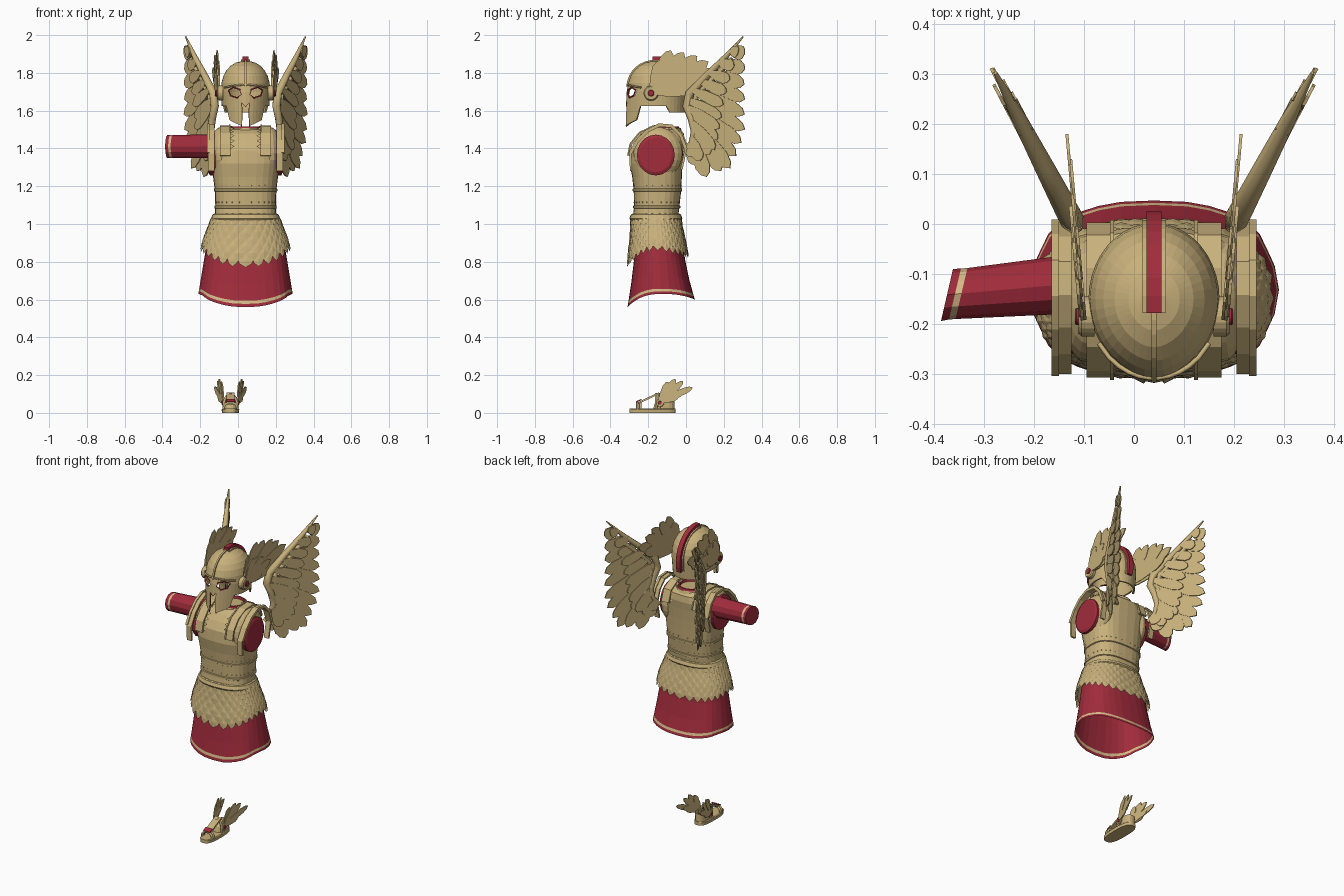
import bpy, bmesh
from math import sin, cos, pi, radians, copysign, sqrt
from mathutils import Vector as V

if "Cube" in bpy.data.objects:
    bpy.data.objects.remove(bpy.data.objects["Cube"])

CX = 0.04  # body centre line


def material(name, col):
    m = bpy.data.materials.new(name)
    m.use_nodes = True
    m.diffuse_color = (*col, 1)
    m.node_tree.nodes["Principled BSDF"].inputs["Base Color"].default_value = (*col, 1)
    return m


GOLD = material("pale gold", (0.58, 0.44, 0.20))
RED = material("crimson cloth", (0.36, 0.025, 0.045))
TRIM = material("light gold trim", (0.68, 0.50, 0.25))


def finish(name, bm, *mats):
    bmesh.ops.recalc_face_normals(bm, faces=bm.faces)
    me = bpy.data.meshes.new(name)
    bm.to_mesh(me)
    bm.free()
    for m in mats:
        me.materials.append(m)
    ob = bpy.data.objects.new(name, me)
    bpy.context.collection.objects.link(ob)
    return ob


def skin(name, rings, mats, caps=True, trim_row=None):
    """Bridge equal-length rings of points; one row may take the second material."""
    bm = bmesh.new()
    vs = [[bm.verts.new(p) for p in r] for r in rings]
    n = len(vs[0])
    for j in range(len(vs) - 1):
        for i in range(n):
            k = (i + 1) % n
            f = bm.faces.new((vs[j][i], vs[j][k], vs[j + 1][k], vs[j + 1][i]))
            f.material_index = int(j == trim_row)
    if caps:
        bm.faces.new(vs[0])
        bm.faces.new(vs[-1])
    return finish(name, bm, *mats)


def around(a, z, hx, y0, y1, p=2.4, cx=CX):
    """Point on a rounded-box outline; angle 0 is the front."""
    s, c = sin(a), cos(a)
    return V((cx + hx * copysign(abs(s) ** (2 / p), s),
              (y0 + y1) / 2 - (y1 - y0) / 2 * copysign(abs(c) ** (2 / p), c), z))


def oval(z, hx, y0, y1, p=2.4, cx=CX, n=28):
    return [around(2 * pi * i / n, z, hx, y0, y1, p, cx) for i in range(n)]


def rod(name, pts, r, mat, radii=None, cyclic=False):
    cu = bpy.data.curves.new(name, 'CURVE')
    cu.dimensions = '3D'
    cu.bevel_depth, cu.bevel_resolution, cu.use_fill_caps = r, 1, True
    sp = cu.splines.new('POLY')
    sp.points.add(len(pts) - 1)
    for i, p in enumerate(pts):
        sp.points[i].co = (*p, 1)
        sp.points[i].radius = radii[i] if radii else 1
    sp.use_cyclic_u = cyclic
    tmp = bpy.data.objects.new(name, cu)
    me = bpy.data.meshes.new_from_object(tmp)
    bpy.data.objects.remove(tmp)
    me.materials.clear()
    me.materials.append(mat)
    ob = bpy.data.objects.new(name, me)
    bpy.context.collection.objects.link(ob)


def strip(name, path, x0, x1, t, mat):
    """Flat band following a side-view path, t thick."""
    rings = []
    for i, (y, z) in enumerate(path):
        a, b = path[max(i - 1, 0)], path[min(i + 1, len(path) - 1)]
        d = V((b[0] - a[0], b[1] - a[1])).normalized()
        n = V((-d.y, d.x)) * t
        rings.append([(x0, y, z), (x1, y, z), (x1, y + n.x, z + n.y), (x0, y + n.x, z + n.y)])
    skin(name, rings, [mat])


def disc(name, x, y, z, r, depth, mat, ry=None, n=20):
    skin(name, [[(x + d, y + (ry or r) * k * cos(2 * pi * i / n), z + r * k * sin(2 * pi * i / n))
                 for i in range(n)] for d, k in ((-depth, 1), (depth * .6, 1), (depth, .85))], [mat])


def feather(bm, place, root, tip, w, lift, t=0.003):
    root, tip = V(root), V(tip)
    d = tip - root
    side = V((-d.y, d.x)).normalized() * w
    half = [(0, .2), (.35, .45), (.75, .5), (.92, .32)]
    line = [(u, s) for u, s in half] + [(1, 0)] + [(u, -s) for u, s in reversed(half)]
    pts = [root + d * u + side * s for u, s in line]
    lo, hi = [[bm.verts.new(place(p.x, p.y, lift + o)) for p in pts] for o in (-t, t)]
    bm.faces.new(lo)
    bm.faces.new(hi)
    for i in range(len(pts)):
        k = (i + 1) % len(pts)
        bm.faces.new((lo[i], lo[k], hi[k], hi[i]))


def sides():
    return (("left", 1), ("right", -1))


# Body armour
torso = [(0.95, .175, -.275, -.04), (1.05, .163, -.28, -.04), (1.09, .160, -.275, -.035),
         (1.18, .163, -.277, -.025), (1.25, .172, -.285, -.022), (1.32, .18, -.298, -.018),
         (1.39, .188, -.292, -.012), (1.44, .182, -.265, -.006), (1.48, .14, -.235, -.012),
         (1.5, .09, -.2, -.035)]
skin("cuirass", [oval(z, *r, p=2.7) for z, *r in torso], [GOLD])
for z, hx, y0, y1 in ((1.09, .160, -.275, -.035), (1.18, .163, -.277, -.025)):
    skin("waist_band", [oval(z + dz, hx + g, y0 - g, y1 + g, p=2.7)
                        for dz, g in ((-.009, 0), (-.006, .005), (.006, .005), (.009, 0))], [GOLD])
    bm = bmesh.new()
    for i in range(28):
        b = bmesh.ops.create_icosphere(bm, subdivisions=1, radius=.004)
        bmesh.ops.translate(bm, verts=b["verts"],
                            vec=around(2 * pi * (i + .5) / 28, z + .025, hx, y0, y1, 2.7))
    finish("waist_rivets", bm, GOLD)
skin("neck_collar", [oval(z, r, -.115 - r, -.115 + r, p=2) for z, r in
                     ((1.48, .088), (1.515, .078), (1.515, .07), (1.495, .066))], [RED], caps=False)
skin("collar_rim", [oval(z, r, -.115 - r, -.115 + r, p=2) for z, r in
                    ((1.47, .1), (1.507, .088), (1.50, .08))], [GOLD], caps=False)

# Shoulders
arch = [(-.285, 1.28), (-.288, 1.37), (-.25, 1.435), (-.2, 1.485), (-.14, 1.515),
        (-.08, 1.51), (-.035, 1.465), (-.008, 1.39), (-.03, 1.29)]
yoke = [(-.297, 1.36), (-.285, 1.42), (-.24, 1.475), (-.17, 1.508), (-.09, 1.512), (-.03, 1.48), (-.006, 1.41)]
for name, s in sides():
    bm = bmesh.new()
    bmesh.ops.create_uvsphere(bm, u_segments=20, v_segments=12, radius=1)
    bmesh.ops.scale(bm, verts=bm.verts, vec=(.065, .13, .138))
    bmesh.ops.translate(bm, verts=bm.verts, vec=(CX + s * .13, -.148, 1.375))
    finish(name + "_shoulder", bm, GOLD)
    strip(name + "_shoulder_band", arch, CX + s * .165, CX + s * .198, .012, GOLD)
    strip(name + "_shoulder_rim", arch[1:-1], CX + s * .19, CX + s * .205, .018, GOLD)
    strip(name + "_yoke_strap", yoke, CX + s * .085, CX + s * .135, .01, GOLD)
    strip(name + "_yoke_edge", yoke, CX + s * .08, CX + s * .088, .015, GOLD)
    disc(name + "_armhole_cloth", CX + s * .178, -.16, 1.365, .108, s * .018, RED, ry=.1)
    # Scalloped edging beside the straps
    bm = bmesh.new()
    for i in range(len(yoke) - 1):
        for f in (0, .5):
            y, z = V(yoke[i]).lerp(V(yoke[i + 1]), f)
            y2, z2 = V(yoke[i]).lerp(V(yoke[i + 1]), f + .5)
            bm.faces.new([bm.verts.new(p) for p in (
                (CX + s * .082, y, z + .006), (CX + s * .082, y2, z2 + .006),
                (CX + s * .058, (y + y2) / 2, (z + z2) / 2 + .006))])
    finish(name + "_scallops", bm, GOLD)

# Single sleeve with trimmed cuff
sleeve = [(-.13, -.12, 1.412, .06, .064), (-.345, -.139, 1.41, .051, .06),
          (-.358, -.14, 1.41, .051, .06), (-.374, -.142, 1.41, .052, .061)]
skin("right_sleeve", [[(x + .012 * cos(2 * pi * i / 12), y + ry * cos(2 * pi * i / 12), z + rz * sin(2 * pi * i / 12))
                       for i in range(12)] for x, y, z, ry, rz in sleeve], [RED, TRIM], trim_row=1)


# Cloth skirt with dipping hem
def hem(a):
    return .63 - .07 * max(cos(a), 0) ** 2 - .03 * max(-cos(a), 0) ** 2


rows = []
for f in (0, .3, .65, .9, .95, 1):
    ring = []
    for i in range(32):
        a = 2 * pi * i / 32
        fold = 1 + .02 * f * cos(8 * a)
        ring.append(around(a, .9 + (hem(a) - .9) * f, (.205 + .04 * f) * fold,
                           -.27 - .04 * f ** 1.5, -.015 + .062 * f ** 1.5, 2.5))
    rows.append(ring)
skin("cloth_skirt", rows, [RED, TRIM], caps=False, trim_row=3)

# Scale skirt
hips = [(1.06, .165, -.283, -.036), (1.0, .185, -.285, -.03), (.92, .217, -.29, -.012),
        (.85, .232, -.298, .002), (.72, .235, -.305, .008)]


def hip(a, z, out=0):
    for (z0, *r0), (z1, *r1) in zip(hips, hips[1:]):
        if z >= z1:
            break
    f = (z - z0) / (z1 - z0)
    hx, y0, y1 = (p + (q - p) * f for p, q in zip(r0, r1))
    return around(a, z, hx + out, y0 - out, y1 + out)


def scale_edge(a):
    return .86 - .09 * max(cos(a), 0) ** 2 - .04 * max(-cos(a), 0)


skin("scale_backing", [[hip(2 * pi * i / 32, 1.05 + (scale_edge(2 * pi * i / 32) + .03 - 1.05) * f, -.003)
                        for i in range(32)] for f in (0, .25, .5, .75, 1)], [GOLD], caps=False)
bm = bmesh.new()
N = 28
leaf = [(-.3, 0), (-.55, .45), (-.4, .75), (0, 1), (.4, .75), (.55, .45), (.3, 0)]
for j in range(7):
    for i in range(N):
        a = 2 * pi * (i + .5 * (j % 2)) / N
        tip = .99 + (scale_edge(a) - .99) * j / 6
        top = min(tip + .075, 1.055)
        ring = [bm.verts.new(hip(a + u * 2 * pi / N, top + (tip - top) * v, .002 + .008 * v)) for u, v in leaf]
        mid = bm.verts.new(hip(a, top + (tip - top) * .5, .011))
        for k in range(len(ring)):
            bm.faces.new((ring[k], ring[(k + 1) % len(ring)], mid))
finish("skirt_scales", bm, GOLD)
skin("hip_belt", [oval(z, .165 + g, -.282 - g, -.037 + g) for z, g in
                  ((1.02, .012), (1.03, .018), (1.05, .01), (1.055, 0))], [GOLD], caps=False)

# Helmet shell
HY, HRX, HRY = -.15, .131, .152


def brim(a):
    d = abs((a + pi) % (2 * pi) - pi) / pi * 180
    return 1.51 + .0009 * d if d < 52 else (1.625 if d < 112 else 1.59)


shell = []
for f in (0, .25, .5, .75, 1):
    ring = []
    for i in range(40):
        a = 2 * pi * i / 40
        z = brim(a) + (1.7 - brim(a)) * f
        k = 1 - .5 * (1.7 - z)
        front = .012 * max(cos(a), 0) ** 8 + .05 * (1.7 - z) * max(cos(a), 0)
        ring.append((CX + HRX * k * sin(a), HY - HRY * (1 if cos(a) > 0 else k) * cos(a) - front, z))
    shell.append(ring)
for phi in (14, 28, 42, 56, 70, 82):
    c, h = cos(radians(phi)) ** .87, sin(radians(phi)) ** .9
    shell.append([(CX + HRX * c * sin(2 * pi * i / 40),
                   HY - c * (HRY * cos(2 * pi * i / 40) + .008 * max(cos(2 * pi * i / 40), 0) ** 8),
                   1.7 + .163 * h) for i in range(40)])
helmet = skin("helmet", shell, [GOLD], caps=False)
bm = bmesh.new()
bm.from_mesh(helmet.data)
bm.verts.ensure_lookup_table()
bm.faces.new(bm.verts[-40:])
bmesh.ops.recalc_face_normals(bm, faces=bm.faces)
bm.to_mesh(helmet.data)
bm.free()
sol = helmet.modifiers.new("thickness", 'SOLIDIFY')
sol.thickness, sol.offset = .01, -1


# Eye openings and mouth slit, cut through the front and edged in red
def face_point(x, z):
    return (CX + x, HY - .006 - HRY * sqrt(max(1 - (x / HRX) ** 2, 0)) - .05 * max(1.7 - z, 0), z)


eye = [(.02, 1.685), (.03, 1.712), (.065, 1.724), (.09, 1.708), (.08, 1.68), (.045, 1.668)]
slit = [(-.022, 1.47), (-.018, 1.6), (-.022, 1.645), (0, 1.622), (.022, 1.645), (.018, 1.6), (.022, 1.47)]
holes = [eye, [(-x, z) for x, z in eye], slit]
cutters = []
for shape in holes:
    c = skin("face_cutter", [[(CX + x, y, z) for x, z in shape] for y in (-.42, -.17)], [RED])
    c.hide_render = True
    cutters.append(c)
    b = helmet.modifiers.new("opening", 'BOOLEAN')
    b.object, b.operation, b.solver = c, 'DIFFERENCE', 'EXACT'
dg = bpy.context.evaluated_depsgraph_get()
cut = bpy.data.meshes.new_from_object(helmet.evaluated_get(dg))
helmet.modifiers.clear()
helmet.data = cut
cut.materials.clear()
cut.materials.append(GOLD)
for p in cut.polygons:
    p.material_index = 0
for c in cutters:
    bpy.data.objects.remove(c)
for shape in holes[:2]:
    rod("eye_trim", [face_point(*p) for p in shape], .004, RED, cyclic=True)
rod("slit_trim", [face_point(x, max(z, 1.515)) for x, z in slit], .003, RED)
rod("brow_ridge", [face_point(x / 100, 1.737 - .00012 * x * x) for x in range(-11, 12, 2)], .005, GOLD)

# Crest over the top and back of the helmet
ridge = [(HY - .158 * cos(radians(p)) * abs(cos(radians(p))) ** -.13,
          1.7 + .16 * sin(radians(p)) ** .9) for p in range(8, 98, 10)]
strip("front_ridge", ridge, CX - .005, CX + .005, .01, GOLD)
crest = [(HY + .15 * sin(radians(p)), 1.7 + .162 * cos(radians(p))) for p in range(-10, 111, 12)]
strip("helmet_crest", crest, CX - .015, CX + .015, .026, RED)
strip("crest_base", crest, CX - .024, CX + .024, .008, GOLD)


# Feathered wings
def fan(name, place, roots, tips, w, lift):
    bm = bmesh.new()
    for i, (r, t) in enumerate(zip(roots, tips)):
        feather(bm, place, r, t, w, lift + .003 * (i % 2))
    finish(name, bm, GOLD)


arm = [(-.01, 1.385), (.03, 1.43), (.045, 1.49), (.03, 1.56), (.005, 1.625), (.02, 1.69),
       (.11, 1.785), (.21, 1.885), (.302, 1.992)]
long_tips = [(.06, 1.315), (.11, 1.25), (.185, 1.28), (.235, 1.295), (.265, 1.36), (.295, 1.43), (.312, 1.5),
             (.312, 1.58), (.312, 1.66), (.31, 1.74), (.312, 1.82), (.312, 1.9)]
long_roots = [(.02, 1.42), (.035, 1.46), (.045, 1.5), (.04, 1.54), (.03, 1.58), (.015, 1.62), (.015, 1.66),
              (.04, 1.71), (.08, 1.755), (.13, 1.80), (.18, 1.855), (.24, 1.92)]
head_tips = [(-.13, 1.865), (-.08, 1.92), (-.01, 1.908), (.06, 1.89), (.12, 1.86), (.18, 1.815), (.13, 1.765), (.05, 1.72)]
foot_tips = [(-.095, .165), (-.055, .18), (-.015, .168), (.036, .135), (-.01, .11), (-.04, .085)]
FX = -.04  # sandal centre line
for name, s in sides():
    def back(y, z, o):
        return (CX + s * (.16 + .52 * y + o), y - .5 * o, z)

    def head(y, z, o):
        return (CX + s * (.155 + .09 * y + o), y, z)

    def foot(y, z, o):
        return (FX + s * (.037 + .25 * (y + .14) + o), y, z)

    fan(name + "_wing_long_feathers", back, long_roots, long_tips, .078, 0)
    covert = [V(r).lerp(V(t), .6) for r, t in zip(long_roots, long_tips)]
    for o in (.009, -.009):
        fan(name + "_wing_short_feathers", back, long_roots, covert, .062, o)
    rod(name + "_wing_arm", [back(y, z, 0) for y, z in arm], .02, GOLD,
        [.6, .8, 1, 1.1, 1.2, 1.2, 1, .75, .2])
    rod(name + "_wing_inner_band", [back(y + .035, z - .012, 0) for y, z in arm[2:-1]], .015, GOLD)
    fan(name + "_helmet_wing", head, [(-.175, 1.70)] * 8, head_tips, .075, 0)
    fan(name + "_helmet_wing_inner", head, [(-.18, 1.70)] * 8,
        [V((-.18, 1.70)).lerp(V(t), .6) for t in head_tips], .055, .006)
    x = CX + s * .135
    disc(name + "_helmet_boss", x, -.185, 1.693, .04, s * .016, GOLD)
    disc(name + "_helmet_stud", x + s * .015, -.185, 1.693, .017, s * .008, RED)
    fan(name + "_sandal_wing", foot, [(-.14, .06)] * 6, foot_tips, .035, 0)
    disc(name + "_sandal_boss", FX + s * .037, -.138, .053, .022, s * .006, GOLD, n=14)
    disc(name + "_sandal_stud", FX + s * .043, -.138, .053, .01, s * .004, RED, n=12)

# Single sandal
skin("sandal_sole", [oval(z, hx, -.3, -.056, 2.8, FX) for z, hx in ((0, .045), (.018, .047), (.022, .042))], [GOLD])
skin("heel_cup", [oval(z, .035, y, -.06, 2.4, FX, 16) for z, y in ((.018, -.175), (.05, -.165), (.072, -.14))],
     [GOLD], caps=False)
for name, y, h in (("toe_strap", -.25, .055), ("ankle_strap", -.15, .1)):
    for dy in (-.008, .008):
        rod(name, [(FX - .036 * cos(pi * i / 10), y + dy, .018 + (h - .018) * sin(pi * i / 10) ** .7)
                   for i in range(11)], .007, GOLD)
strip("instep_strap", [(-.255, .045), (-.2, .072), (-.14, .1)], FX - .022, FX + .022, .01, GOLD)
strip("instep_trim", [(-.262, .056), (-.235, .068)], FX - .024, FX + .024, .006, RED)
